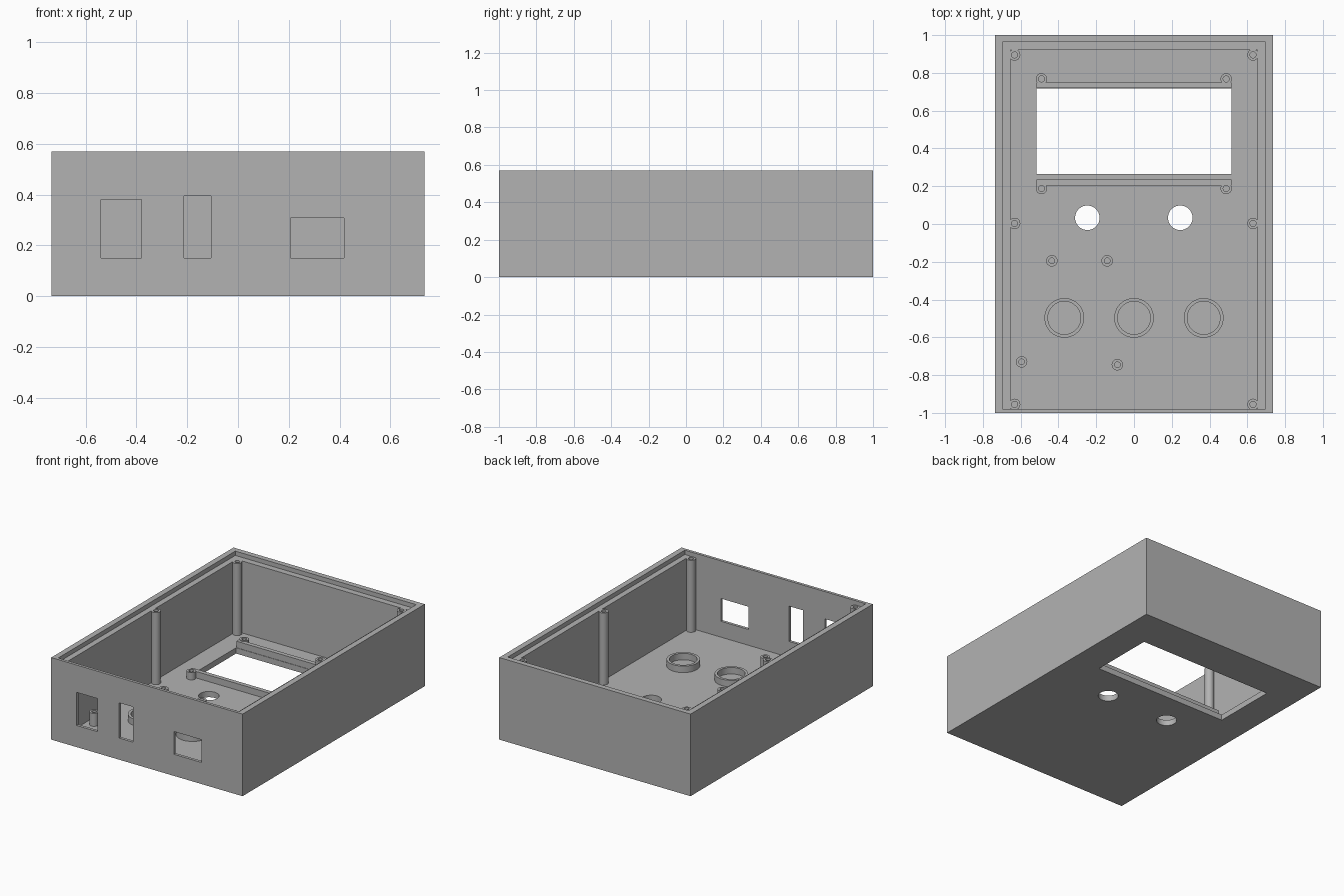
import bpy, bmesh, math
from mathutils import Matrix, Vector

cube = bpy.data.objects.get("Cube")
if cube:
    bpy.data.objects.remove(cube, do_unlink=True)

# Main dimensions
HALF_X, HALF_Y, HEIGHT = 0.735, 1.0, 0.57
FLOOR, LEDGE = 0.04, 0.54

grey = bpy.data.materials.new("plain grey")
grey.use_nodes = True
colour = (0.45, 0.45, 0.45, 1)
grey.diffuse_color = colour
grey.node_tree.nodes["Principled BSDF"].inputs["Base Color"].default_value = colour


def finish(name, bm):
    bmesh.ops.recalc_face_normals(bm, faces=bm.faces)
    mesh = bpy.data.meshes.new(name)
    bm.to_mesh(mesh)
    bm.free()
    mesh.materials.append(grey)
    obj = bpy.data.objects.new(name, mesh)
    bpy.context.collection.objects.link(obj)
    return obj


def box(name, x0, x1, y0, y1, z0, z1):
    bm = bmesh.new()
    low, high = Vector((x0, y0, z0)), Vector((x1, y1, z1))
    place = Matrix.Translation((low + high) / 2) @ Matrix.Diagonal((high - low).to_4d())
    bmesh.ops.create_cube(bm, size=1, matrix=place)
    return finish(name, bm)


def cylinder(name, x, y, radius, z0, z1):
    bm = bmesh.new()
    bmesh.ops.create_cone(bm, cap_ends=True, segments=48, radius1=radius, radius2=radius,
                          depth=z1 - z0, matrix=Matrix.Translation((x, y, (z0 + z1) / 2)))
    return finish(name, bm)


def tube(name, x, y, outer, inner, top):
    # Hollow post: a rectangular profile spun around its axis, slightly sunk in the floor
    bm = bmesh.new()
    base = FLOOR - 0.01
    profile = [(outer, base), (outer, top), (inner, top), (inner, base)]
    verts = [bm.verts.new((r, 0, z)) for r, z in profile]
    edges = [bm.edges.new((verts[i], verts[(i + 1) % len(verts)])) for i in range(len(verts))]
    bmesh.ops.spin(bm, geom=verts + edges, axis=(0, 0, 1), cent=(0, 0, 0),
                   angle=math.tau, steps=40, use_merge=True)
    bmesh.ops.remove_doubles(bm, verts=bm.verts, dist=0.0001)
    bmesh.ops.translate(bm, verts=bm.verts, vec=(x, y, 0))
    obj = finish(name, bm)
    smooth(obj)
    return obj


def smooth(obj):
    bpy.ops.object.select_all(action="DESELECT")
    obj.select_set(True)
    bpy.context.view_layer.objects.active = obj
    bpy.ops.object.shade_smooth_by_angle(angle=math.radians(30))


def cut(obj, cutter):
    mod = obj.modifiers.new("cut", "BOOLEAN")
    mod.operation, mod.solver, mod.object = "DIFFERENCE", "EXACT", cutter
    bpy.context.view_layer.objects.active = obj
    bpy.ops.object.modifier_apply(modifier=mod.name)
    bpy.data.objects.remove(cutter, do_unlink=True)


# Enclosure shell: cavity, stepped lid recess, thin front wall
shell = box("enclosure_shell", -HALF_X, HALF_X, -HALF_Y, HALF_Y, 0, HEIGHT)
cut(shell, box("cavity_cutter", -0.655, 0.655, -0.98, 0.92, FLOOR, 0.7))
cut(shell, box("recess_cutter", -0.695, 0.695, -0.98, 0.963, LEDGE, 0.7))

# Display window and two round holes in the floor
cut(shell, box("window_cutter", -0.517, 0.517, 0.265, 0.717, -0.1, 0.1))
for x in (-0.247, 0.245):
    cut(shell, cylinder("hole_cutter", x, 0.033, 0.065, -0.1, 0.1))

# Connector openings in the front wall
for x0, x1, top in ((-0.54, -0.38, 0.38), (-0.213, -0.106, 0.395), (0.207, 0.418, 0.308)):
    cut(shell, box("port_cutter", x0, x1, -1.1, -0.9, 0.15, top))
smooth(shell)

# Tall lid screw posts along both side walls
for side, x in (("right", -0.632), ("left", 0.63)):
    for place, y in (("front", -0.955), ("middle", 0.003), ("back", 0.895)):
        tube(f"lid_post_{place}_{side}", x, y, 0.03, 0.016, LEDGE)

# Display bars with screw posts at their ends
for place, y0, post_y in (("front", 0.205, 0.188), ("back", 0.72, 0.768)):
    bar = box(f"display_bar_{place}", -0.517, 0.517, y0, y0 + 0.03, FLOOR - 0.01, 0.085)
    for side, x in (("right", -0.49), ("left", 0.488)):
        cut(bar, cylinder("screw_cutter", x, post_y, 0.022, 0, 0.2))
        tube(f"display_post_{place}_{side}", x, post_y, 0.03, 0.016, 0.09)

# Circuit board standoffs
for i, (x, y) in enumerate(((-0.435, -0.195), (-0.142, -0.195), (-0.595, -0.73), (-0.088, -0.745))):
    tube(f"board_standoff_{i + 1}", x, y, 0.03, 0.015, 0.13)

# Raised round collars
for i in (-1, 0, 1):
    tube(f"round_collar_{i + 2}", 0.369 * i, -0.497, 0.105, 0.087, 0.085)
